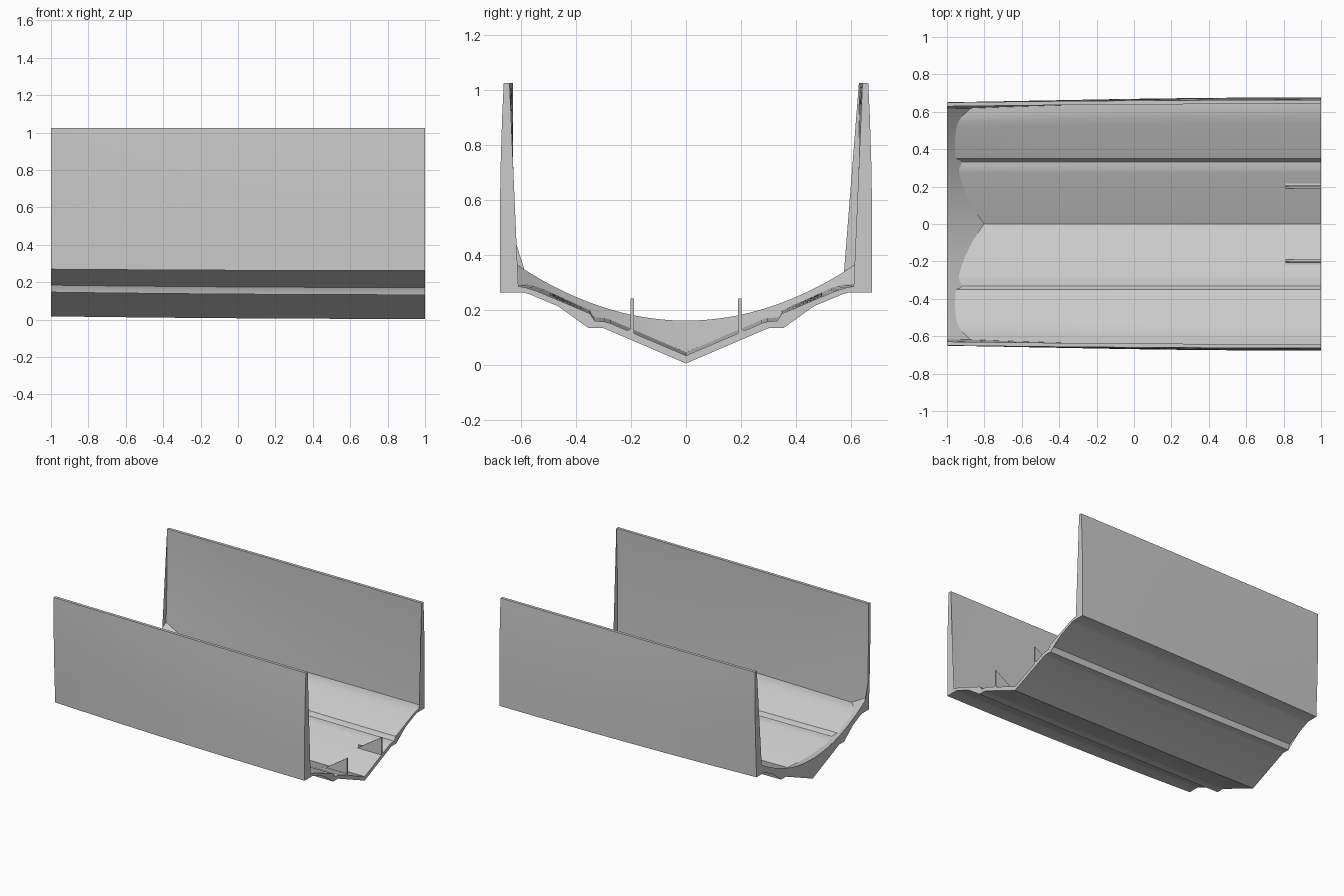
import bpy, bmesh, math

if "Cube" in bpy.data.objects:
    bpy.data.objects.remove(bpy.data.objects["Cube"])

grey = bpy.data.materials.new("hull grey")
grey.use_nodes = True
colour = (0.6, 0.6, 0.6, 1)
grey.diffuse_color = colour
grey.node_tree.nodes["Principled BSDF"].inputs["Base Color"].default_value = colour

# Half section at the open end: outer skin keel to rim, inner skin keel to rim
OUTER = [(0, .004), (.296, .131), (.304, .133), (.355, .133), (.358, .150), (.368, .172),
         (.57, .256), (.59, .262), (.677, .262), (.677, .45), (.677, .58), (.674, .74),
         (.669, .9), (.663, 1.025)]
INNER = [(0, .033), (.275, .150), (.295, .156), (.332, .159), (.342, .170), (.350, .186),
         (.54, .266), (.58, .279), (.61, .285), (.655, .287), (.656, .45), (.655, .58),
         (.653, .74), (.648, .9), (.642, 1.025)]


def clamp(v):
    return max(0, min(1, v))


def section_point(x, y, z):
    """Taper the section gently towards the closed end."""
    s = ((1 - x) / 2) ** 2
    pinch = (.065 - .045 * clamp((z - .26) / .76)) * clamp((abs(y) - .35) / .25)
    lift = .014 * clamp((.4 - z) / .25)
    return (x, y * (1 - s * pinch), z + s * lift)


def finish(name, bm, smooth=True):
    bmesh.ops.recalc_face_normals(bm, faces=bm.faces)
    mesh = bpy.data.meshes.new(name)
    bm.to_mesh(mesh)
    bm.free()
    mesh.materials.append(grey)
    obj = bpy.data.objects.new(name, mesh)
    bpy.context.collection.objects.link(obj)
    bpy.ops.object.select_all(action='DESELECT')
    obj.select_set(True)
    bpy.context.view_layer.objects.active = obj
    if smooth:
        bpy.ops.object.shade_smooth_by_angle(angle=math.radians(25))
    return obj


def loft(name, rings, smooth=True):
    """Skin closed rings of equal length and cap both ends."""
    bm = bmesh.new()
    rows = [[bm.verts.new(p) for p in ring] for ring in rings]
    n = len(rows[0])
    for a, b in zip(rows, rows[1:]):
        for i in range(n):
            j = (i + 1) % n
            bm.faces.new((a[i], a[j], b[j], b[i]))
    caps = [bm.faces.new(rows[0]), bm.faces.new(rows[-1])]
    bmesh.ops.triangulate(bm, faces=caps)
    return finish(name, bm, smooth)


def mirrored(half):
    return [(-y, z) for y, z in reversed(half[1:])] + half


# Hull shell
section = mirrored(OUTER) + mirrored(INNER)[::-1]
stations = [-1 + i / 8 for i in range(17)]
loft("hull_shell", [[section_point(x, y, z) for y, z in section] for x in stations])

# Ramped bulkhead across the closed end
floor = [section_point(-1, y, z)[1:] for y, z in INNER[:10]]


def floor_height(y):
    y = abs(y)
    for (ya, za), (yb, zb) in zip(floor, floor[1:]):
        if y <= yb:
            return za + (zb - za) * (y - ya) / (yb - ya)
    return floor[-1][1]


wedges = []
for i in range(49):
    y = .62 * (i - 24) / 24
    top = .16 + .2 * (y / .61) ** 2
    low = floor_height(y) - .008
    wedges.append([(-1, y, top), (-1, y, low), (-1 + 1.72 * (top - low), y, low)])
loft("end_bulkhead", wedges)

# Triangular fins at the open end, each with a small foot fillet
for side, label in ((1, "left"), (-1, "right")):
    fin = [(.8, .108), (1, .24), (1, .10), (.8, .10)]
    loft(label + "_fin", [[(x, side * y, z) for x, z in fin] for y in (.19, .202)], False)
    foot = [(.2, .134), (.206, .126), (.222, .124), (.222, .11), (.2, .10)]
    loft(label + "_fin_foot", [[(x, side * y, z) for y, z in foot] for x in (.81, 1)])
